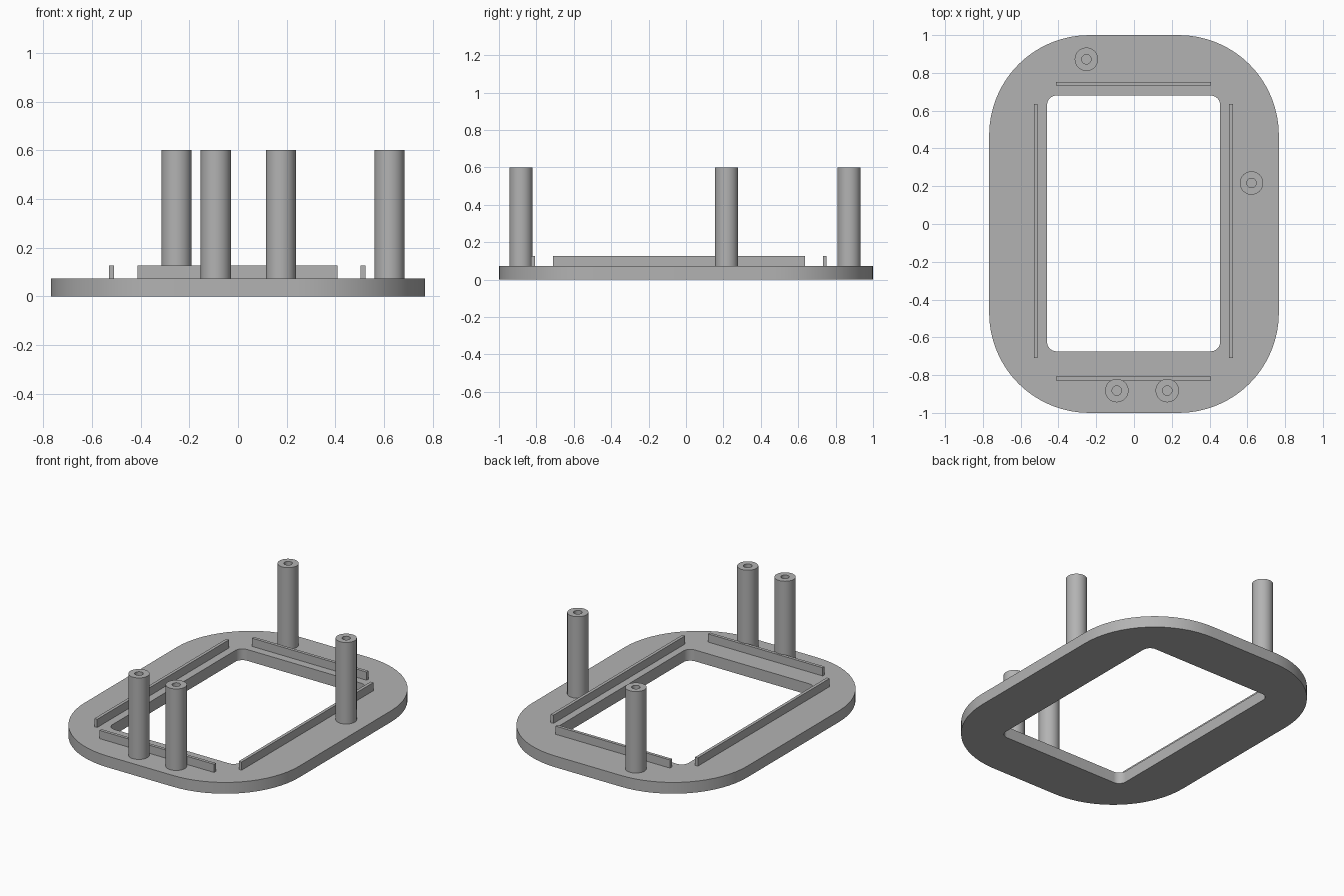
import bpy, bmesh, math

if "Cube" in bpy.data.objects:
    bpy.data.objects.remove(bpy.data.objects["Cube"])

grey = bpy.data.materials.new("plain grey")
grey.diffuse_color = (0.45, 0.45, 0.45, 1)
grey.use_nodes = True
grey.node_tree.nodes["Principled BSDF"].inputs["Base Color"].default_value = grey.diffuse_color


def finish(name, bm, smooth=True):
    bmesh.ops.recalc_face_normals(bm, faces=bm.faces)
    mesh = bpy.data.meshes.new(name)
    bm.to_mesh(mesh)
    bm.free()
    mesh.materials.append(grey)
    obj = bpy.data.objects.new(name, mesh)
    bpy.context.collection.objects.link(obj)
    if smooth:
        bpy.ops.object.select_all(action='DESELECT')
        obj.select_set(True)
        bpy.context.view_layer.objects.active = obj
        bpy.ops.object.shade_smooth_by_angle(angle=math.radians(30))
    return obj


def rounded_rect(x0, x1, y0, y1, r, seg):
    """Counter-clockwise outline with rounded corners."""
    centres = [(x1 - r, y1 - r), (x0 + r, y1 - r), (x0 + r, y0 + r), (x1 - r, y0 + r)]
    return [(cx + r * math.cos(a), cy + r * math.sin(a))
            for k, (cx, cy) in enumerate(centres)
            for a in [math.pi / 2 * (k + i / seg) for i in range(seg + 1)]]


def circle(cx, cy, r, n):
    return [(cx + r * math.cos(2 * math.pi * i / n), cy + r * math.sin(2 * math.pi * i / n))
            for i in range(n)]


def bridge_loops(bm, loops, closed):
    """Skin consecutive (outline, z) loops; closed joins last to first."""
    rings = [[bm.verts.new((x, y, z)) for x, y in pts] for pts, z in loops]
    pairs = list(zip(rings, rings[1:])) + ([(rings[-1], rings[0])] if closed else [])
    for a, b in pairs:
        n = len(a)
        for i in range(n):
            j = (i + 1) % n
            bm.faces.new((a[i], a[j], b[j], b[i]))
    return rings


PLATE, RIB, POST = 0.073, 0.126, 0.6

# Base frame with a rounded window
outer = rounded_rect(-0.767, 0.767, -1, 1, 0.53, 16)
inner = rounded_rect(-0.46, 0.456, -0.674, 0.68, 0.05, 16)
bm = bmesh.new()
bridge_loops(bm, [(outer, 0), (outer, PLATE), (inner, PLATE), (inner, 0)], True)
finish("base_frame", bm)

# Thin locating ribs around the window
ribs = {"left_rib": (-0.53, -0.51, -0.71, 0.636),
        "right_rib": (0.503, 0.523, -0.71, 0.636),
        "back_rib": (-0.412, 0.408, 0.732, 0.752),
        "front_rib": (-0.412, 0.408, -0.828, -0.808)}
for name, (x0, x1, y0, y1) in ribs.items():
    bm = bmesh.new()
    pts = [(x0, y0), (x1, y0), (x1, y1), (x0, y1)]
    low, high = bridge_loops(bm, [(pts, PLATE), (pts, RIB)], False)
    bm.faces.new(low)
    bm.faces.new(high)
    finish(name, bm, False)

# Hollow standing posts, open at the top
posts = {"back_post": (-0.252, 0.872), "right_post": (0.622, 0.217),
         "front_left_post": (-0.091, -0.882), "front_right_post": (0.176, -0.882)}
for name, (x, y) in posts.items():
    bm = bmesh.new()
    wall, bore = circle(x, y, 0.062, 48), circle(x, y, 0.025, 48)
    rings = bridge_loops(bm, [(wall, PLATE), (wall, POST), (bore, POST), (bore, PLATE + 0.002)], False)
    bm.faces.new(rings[0])
    bm.faces.new(rings[-1])
    finish(name, bm)
